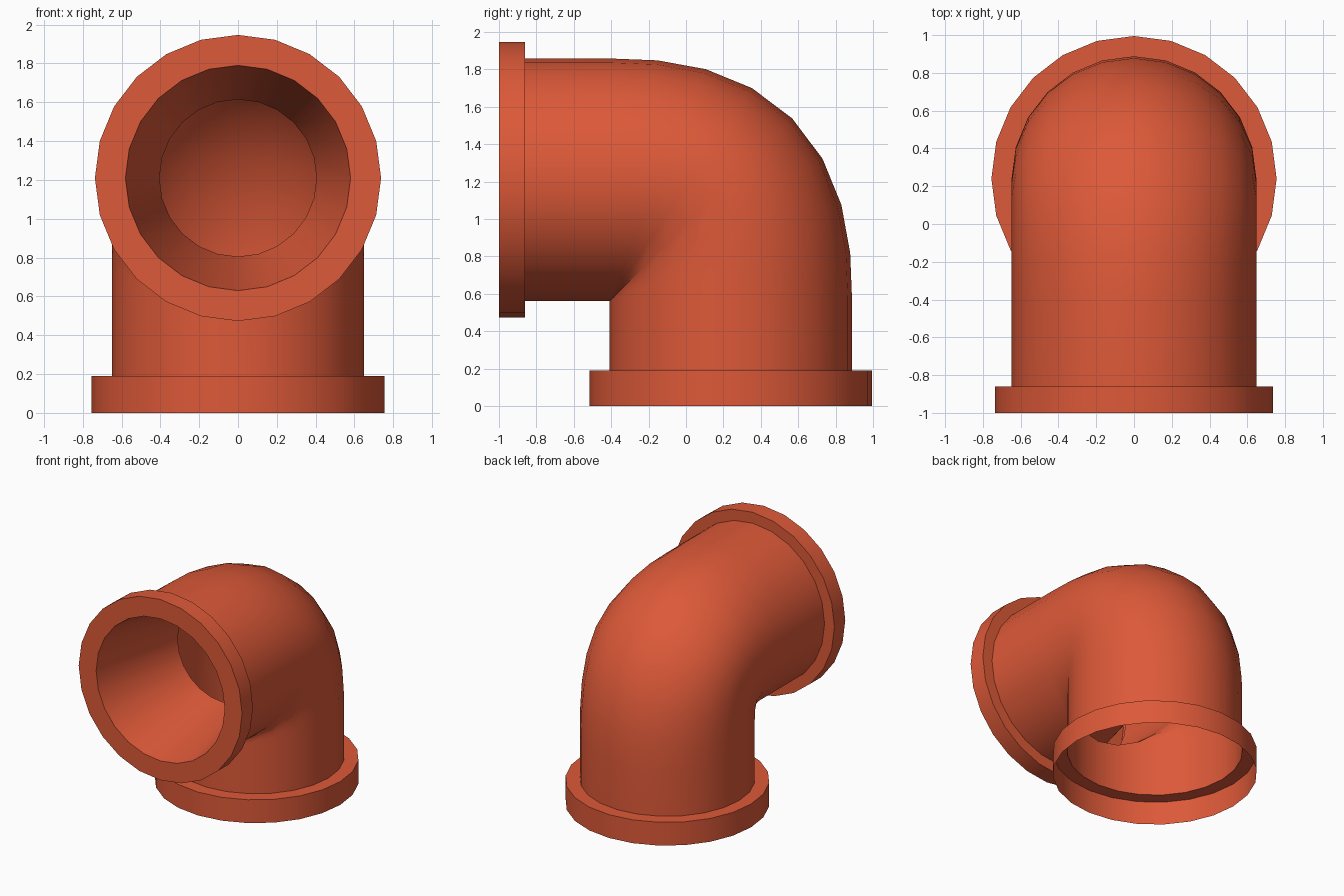
import bpy, bmesh
from math import sin, cos, pi, radians

if "Cube" in bpy.data.objects:
    bpy.data.objects.remove(bpy.data.objects["Cube"])

N = 24                      # sides of every round section
R = 0.648                   # pipe radius
CY, CZ = 0.24, 1.21         # vertical axis (y) and horizontal axis (z)
PY, PZ = CY - R, CZ - R     # inner corner of the elbow

mat = bpy.data.materials.new("terracotta")
mat.diffuse_color = (0.72, 0.10, 0.04, 1)
mat.use_nodes = True
mat.node_tree.nodes["Principled BSDF"].inputs["Base Color"].default_value = mat.diffuse_color


def ring_upright(r, z):
    """Circle around the vertical axis."""
    return [(r * sin(2 * pi * i / N), CY - r * cos(2 * pi * i / N), z) for i in range(N)]


def ring_facing(r, y):
    """Circle around the horizontal axis."""
    return [(r * sin(2 * pi * i / N), y, CZ - r * cos(2 * pi * i / N)) for i in range(N)]


def ring_bend(angle):
    """Section of the elbow: tight mitre on the inside, round on the outside."""
    pts = []
    s, c = max(sin(angle), 0), max(cos(angle), 0)
    for i in range(N):
        a = 2 * pi * i / N
        d = R * (1 - cos(a))
        n = 2.44 + 8 * (1 - d / (2 * R)) ** 2
        k = d / (s ** n + c ** n) ** (1 / n)
        pts.append((R * sin(a), PY + c * k, PZ + s * k))
    return pts


def loft(name, rings, flip=False):
    """Skin a list of rings into an open shell."""
    bm = bmesh.new()
    loops = [[bm.verts.new(p) for p in ring] for ring in rings]
    for lo, hi in zip(loops, loops[1:]):
        for i in range(N):
            j = (i + 1) % N
            f = [lo[i], lo[j], hi[j], hi[i]]
            bm.faces.new(f[::-1] if flip else f)
    bmesh.ops.remove_doubles(bm, verts=bm.verts, dist=0.0005)
    mesh = bpy.data.meshes.new(name)
    bm.to_mesh(mesh)
    bm.free()
    mesh.materials.append(mat)
    ob = bpy.data.objects.new(name, mesh)
    bpy.context.collection.objects.link(ob)
    bpy.ops.object.select_all(action='DESELECT')
    bpy.context.view_layer.objects.active = ob
    ob.select_set(True)
    bpy.ops.object.shade_smooth_by_angle(angle=radians(35))
    return ob


# Pipe: upright leg, elbow, leg towards the front
bend = [ring_bend(pi / 2 * i / 8) for i in range(9)]
loft("elbow_pipe", [ring_upright(R, 0.19)] + bend + [ring_facing(R, -0.86)])

# Bottom collar, open underneath
loft("bottom_collar", [ring_upright(0.755, 0), ring_upright(0.755, 0.19),
                       ring_upright(R, 0.19)])

# Front collar with its flat rim and the tapered mouth inside
loft("front_collar", [ring_facing(R, -0.86), ring_facing(0.737, -0.86),
                      ring_facing(0.737, -1), ring_facing(0.58, -1)])
loft("tapered_mouth", [ring_facing(0.58, -1), ring_facing(0.405, -0.2)])
